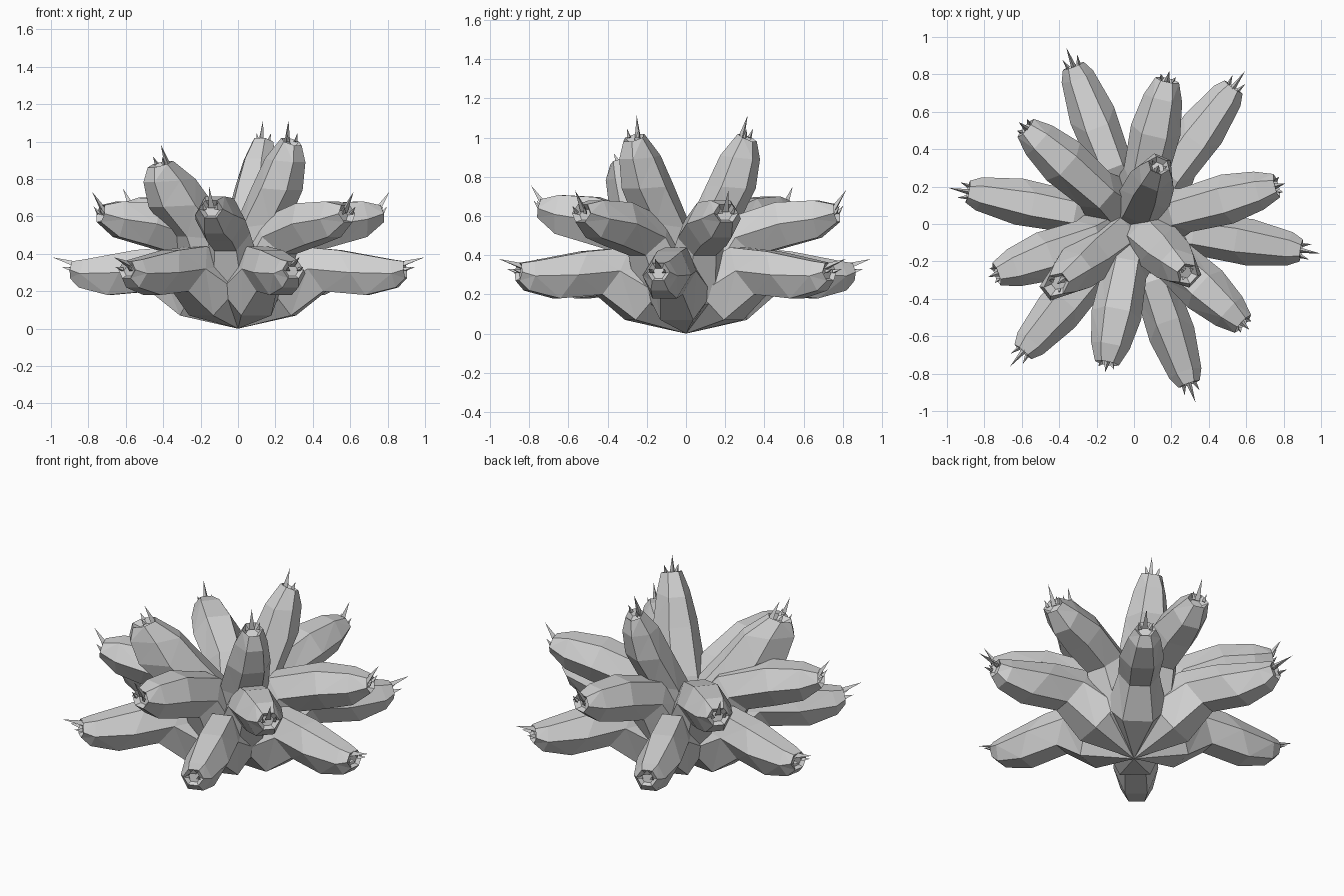
import bpy, bmesh
from math import radians, sin, cos
from mathutils import Vector, Matrix

cube = bpy.data.objects.get("Cube")
if cube:
    bpy.data.objects.remove(cube)

grey = bpy.data.materials.new("pale grey")
grey.use_nodes = True
grey.diffuse_color = (0.64, 0.64, 0.64, 1)
grey.node_tree.nodes["Principled BSDF"].inputs["Base Color"].default_value = (0.64, 0.64, 0.64, 1)

# Leaf profiles: each ring is (underside r, z, upper side r, z, half width)
LOW = [(.30, .07, .12, .34, .17), (.47, .20, .32, .44, .115), (.70, .18, .55, .42, .125),
       (.86, .22, .83, .37, .09), (.91, .27, .90, .36, .06)]
MID = [(.27, .15, .06, .42, .16), (.37, .40, .20, .58, .12), (.55, .45, .48, .67, .135),
       (.70, .49, .68, .68, .105), (.80, .57, .78, .66, .065)]
TOP = [(.18, .22, -.02, .40, .16), (.26, .56, .02, .52, .14), (.36, .74, .14, .76, .125),
       (.39, .89, .21, .91, .095), (.38, .98, .30, 1.02, .06)]


def ring_points(ring, sides=6):
    """Hexagonal section, flat on the underside and the upper side."""
    rb, zb, rt, zt, half = ring
    low, high = Vector((rb, 0, zb)), Vector((rt, 0, zt))
    points = []
    for i in range(sides):
        a = radians(360 / sides * (i + .5))
        p = low.lerp(high, .5 + .5 * cos(a) / cos(radians(30)))
        p.y = half * sin(a)
        points.append(p)
    return points


def bridge(bm, a, b):
    n = len(a)
    for i in range(n):
        j = (i + 1) % n
        bm.faces.new((a[i], a[j], b[j], b[i]))


def spike(bm, base, tip, width):
    """Thin three-sided thorn."""
    d = (tip - base).normalized()
    u = d.cross(Vector((0, 1, 0))).normalized()
    v = d.cross(u)
    foot = [bm.verts.new(base + width * (u * cos(a) + v * sin(a)))
            for a in (radians(k * 120) for k in range(3))]
    point = bm.verts.new(tip)
    for i in range(3):
        bm.faces.new((foot[i], foot[(i + 1) % 3], point))
    bm.faces.new(foot[::-1])


def make_leaf(name, rings, angle, spike_dir, reach=1, height=1):
    bm = bmesh.new()
    rings = [(a * reach, b * height, c * reach, d * height, w) for a, b, c, d, w in rings]
    root = bm.verts.new((0, 0, 0))
    loops = [[bm.verts.new(p) for p in ring_points(r)] for r in rings]
    first = loops[0]
    for i in range(len(first)):
        bm.faces.new((root, first[(i + 1) % len(first)], first[i]))
    for a, b in zip(loops, loops[1:]):
        bridge(bm, a, b)

    # Hollow at the blunt end
    end = [v.co.copy() for v in loops[-1]]
    centre = sum(end, Vector()) / len(end)
    inward = sum((v.co for v in loops[-2]), Vector()) / len(end) - centre
    pit = [bm.verts.new(p.lerp(centre, .4) + inward * .3) for p in end]
    bridge(bm, loops[-1], pit)
    bm.faces.new(pit)

    # One long thorn and two short side thorns
    out = Vector(spike_dir)
    top = end[0].lerp(end[-1], .5).lerp(centre, .3)
    spike(bm, top - out * .25, top + out, .02)
    for side in (-1, 1):
        foot = centre + Vector((0, side * .03, 0))
        spike(bm, foot, foot + out * .45 + Vector((0, side * .012, 0)), .013)

    bmesh.ops.recalc_face_normals(bm, faces=bm.faces)
    bmesh.ops.triangulate(bm, faces=[f for f in bm.faces if len(f.verts) > 3])
    bm.transform(Matrix.Rotation(radians(angle), 4, "Z"))
    mesh = bpy.data.meshes.new(name)
    bm.to_mesh(mesh)
    bm.free()
    mesh.materials.append(grey)
    obj = bpy.data.objects.new(name, mesh)
    bpy.context.collection.objects.link(obj)


# Lower tier of six leaves
for i, angle in enumerate((-9, 54, 111, 169, 229, 289)):
    make_leaf(f"low_leaf_{i + 1}", LOW, angle, (.11, 0, .035))

# Middle tier: angle, reach and height of each leaf
for i, (angle, reach, height) in enumerate((
        (15, 1, 1), (77, 1, 1), (138.5, .98, 1.03),
        (200, .99, 1), (259, .96, 1.04), (317.5, 1, 1))):
    make_leaf(f"middle_leaf_{i + 1}", MID, angle, (.055, 0, .085), reach, height)

# Three upright leaves in the heart
make_leaf("upper_leaf_back", TOP, 67, (.03, 0, .10))
make_leaf("upper_leaf_front", TOP, -43, (.01, 0, .10), 1.15)
make_leaf("upper_leaf_right", TOP, 218, (.04, 0, .09), 1.55, .88)
